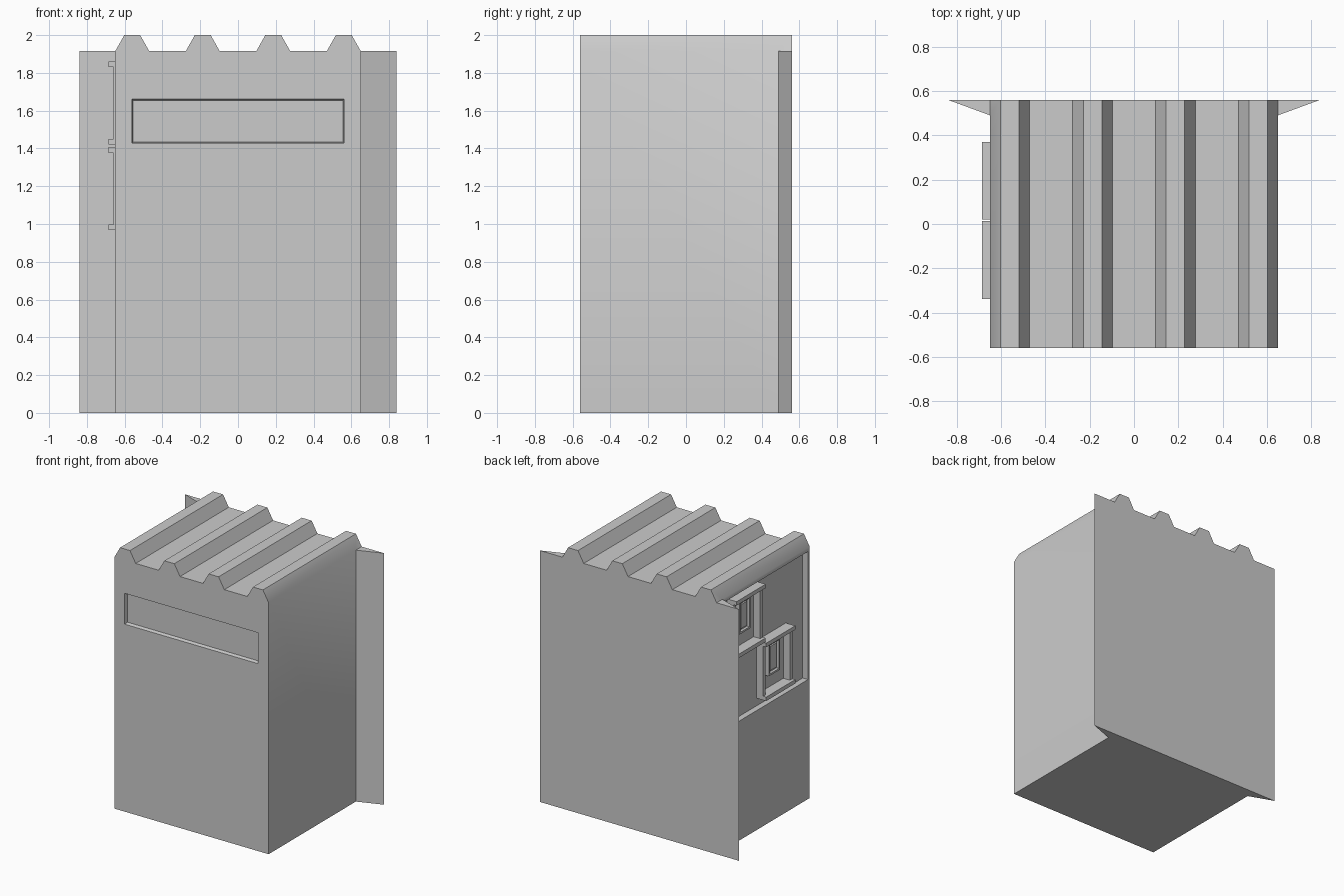
import bpy, bmesh, math
from mathutils import Matrix, Vector

if "Cube" in bpy.data.objects:
    bpy.data.objects.remove(bpy.data.objects["Cube"])


def make_object(name, bm):
    bmesh.ops.recalc_face_normals(bm, faces=bm.faces)
    mesh = bpy.data.meshes.new(name)
    bm.to_mesh(mesh)
    bm.free()
    obj = bpy.data.objects.new(name, mesh)
    bpy.context.collection.objects.link(obj)
    return obj


def prism(name, points, direction):
    bm = bmesh.new()
    face = bm.faces.new([bm.verts.new(p) for p in points])
    new = bmesh.ops.extrude_face_region(bm, geom=[face])["geom"]
    verts = [v for v in new if isinstance(v, bmesh.types.BMVert)]
    bmesh.ops.translate(bm, verts=verts, vec=direction)
    return make_object(name, bm)


def add_box(bm, lo, hi):
    lo, hi = Vector(lo), Vector(hi)
    mat = Matrix.Translation((lo + hi) / 2) @ Matrix.Diagonal((*(hi - lo), 1))
    return bmesh.ops.create_cube(bm, size=1, matrix=mat)["verts"]


def combine(target, tool, operation):
    mod = target.modifiers.new(operation, 'BOOLEAN')
    mod.operation, mod.solver, mod.object = operation, 'EXACT', tool
    bpy.context.view_layer.objects.active = target
    bpy.ops.object.modifier_apply(modifier=mod.name)
    bpy.data.objects.remove(tool)


# Body: one section with four roof ridges, extruded front to back
W, D, EAVE, TOP = 0.65, 0.56, 1.915, 2.0
section = [(W, -D, 0), (-W, -D, 0)]
for i in range(4):
    c = -0.56 + i * 1.12 / 3
    section += [(c + dx, -D, z) for dx, z in
                ((-0.09, EAVE), (-0.042, TOP), (0.042, TOP), (0.09, EAVE))]
body = prism("cabinet_body", section, (0, 2 * D, 0))

# Front window recess with tapered sides
bm = bmesh.new()
for v in add_box(bm, (-0.57, -0.585, 1.42), (0.57, -0.535, 1.67)):
    if v.co.y > -0.55:
        v.co.x *= 0.555 / 0.57
        v.co.z = 1.545 + (v.co.z - 1.545) * 0.11 / 0.125
combine(body, make_object("window_cutter", bm), 'DIFFERENCE')

# Shallow equipment recess in the left side
BACK = -0.605
bm = bmesh.new()
add_box(bm, (-0.8, -0.54, 0.91), (BACK, 0.48, 1.885))
combine(body, make_object("side_cutter", bm), 'DIFFERENCE')

# Tapered fins along the two rear corners
for s in (-1, 1):
    fin = prism("rear_fin", [(s * 0.6, 0.49, 0), (s * W, 0.49, 0),
                             (s * 0.84, D, 0), (s * 0.6, D, 0)], (0, 0, EAVE))
    combine(body, fin, 'UNION')

# Merge coplanar faces, then soften the ridge-to-side edge
bm = bmesh.new()
bm.from_mesh(body.data)
bmesh.ops.remove_doubles(bm, verts=bm.verts, dist=0.0005)
bmesh.ops.dissolve_limit(bm, angle_limit=math.radians(1), verts=bm.verts, edges=bm.edges)
bm.to_mesh(body.data)
bm.free()
bpy.ops.object.select_all(action='DESELECT')
body.select_set(True)
bpy.context.view_layer.objects.active = body
bpy.ops.object.shade_smooth_by_angle(angle=math.radians(33))


# Side panels: proud rails, lower stiles and a small latch plate
def side_panel(name, y0, z0):
    w, h, t = 0.35, 0.44, 0.03
    inner = BACK + 0.005
    bm = bmesh.new()
    for z in (z0, z0 + h - t):
        add_box(bm, (-0.685, y0, z), (inner, y0 + w, z + t))
    for y in (y0, y0 + w - t):
        add_box(bm, (-0.66, y, z0 + t), (inner, y + t, z0 + h - t))
    plate = add_box(bm, (-0.635, y0 + 0.11, z0 + 0.135), (inner, y0 + 0.245, z0 + 0.38))
    face = min({f for v in plate for f in v.link_faces},
               key=lambda f: f.calc_center_median().x)
    # Rim, sunken channel and raised centre
    for thickness, depth in ((0.02, 0), (0.0005, 0.02), (0.022, 0), (0.0005, -0.012)):
        bmesh.ops.inset_region(bm, faces=[face], thickness=thickness)
        bmesh.ops.translate(bm, verts=face.verts, vec=(depth, 0, 0))
    return make_object(name, bm)


side_panel("upper_side_panel", 0.02, 1.42)
side_panel("lower_side_panel", -0.337, 0.967)
